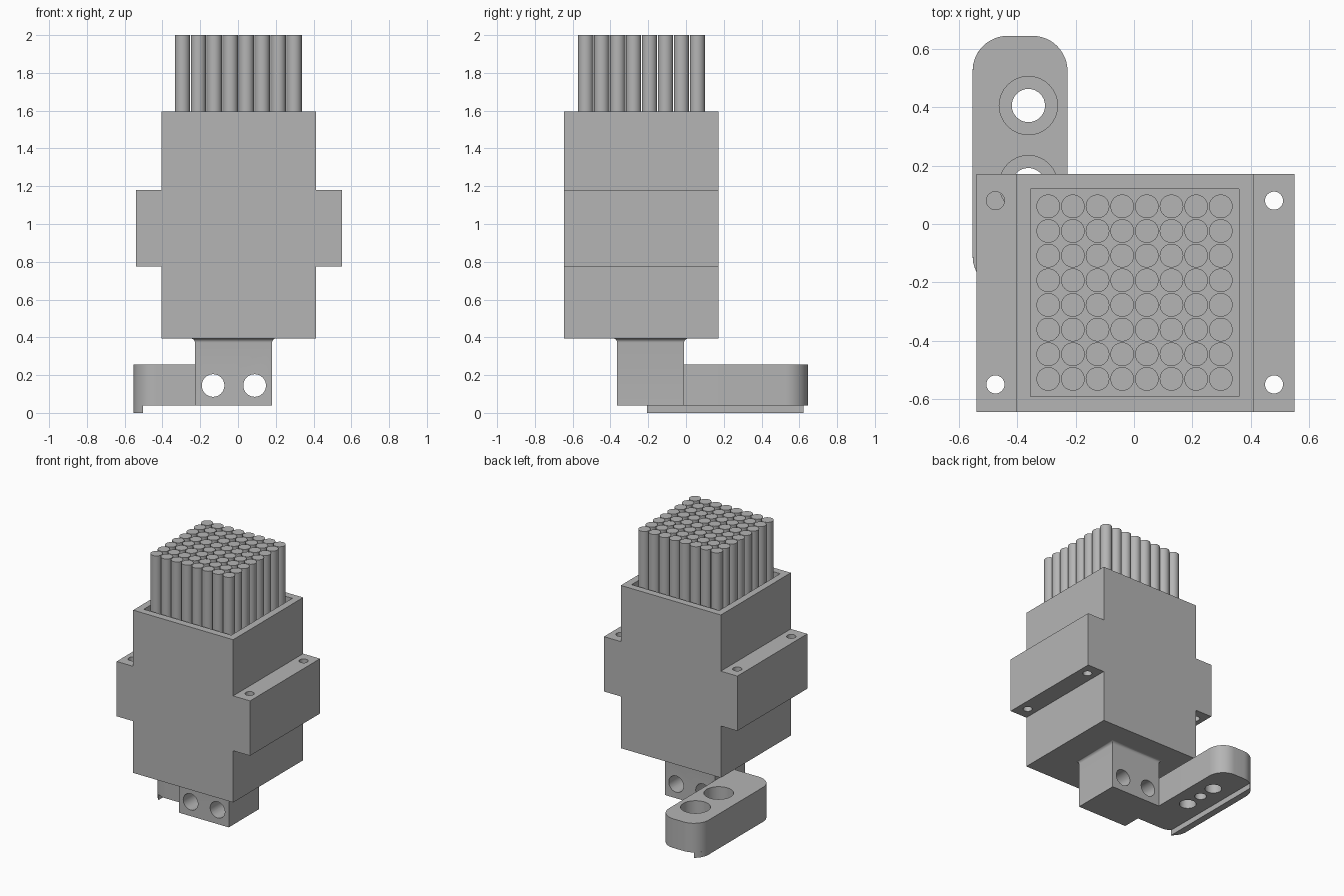
import bpy, bmesh
from math import pi, cos, sin, acos, radians
from mathutils import Matrix, Vector

cube = bpy.data.objects.get("Cube")
if cube:
    bpy.data.objects.remove(cube, do_unlink=True)

grey = bpy.data.materials.new("plain grey")
grey.use_nodes = True
grey.diffuse_color = (0.46, 0.46, 0.46, 1)
grey.node_tree.nodes["Principled BSDF"].inputs["Base Color"].default_value = grey.diffuse_color


def finish(name, bm):
    bmesh.ops.recalc_face_normals(bm, faces=bm.faces[:])
    mesh = bpy.data.meshes.new(name)
    bm.to_mesh(mesh)
    bm.free()
    mesh.materials.append(grey)
    obj = bpy.data.objects.new(name, mesh)
    bpy.context.collection.objects.link(obj)
    return obj


def loft(name, rings):
    """Skin a stack of equal-length point rings and cap both ends."""
    bm = bmesh.new()
    loops = [[bm.verts.new(p) for p in ring] for ring in rings]
    n = len(loops[0])
    for a, b in zip(loops, loops[1:]):
        for i in range(n):
            j = (i + 1) % n
            bm.faces.new((a[i], a[j], b[j], b[i]))
    bm.faces.new(loops[0])
    bm.faces.new(loops[-1])
    return finish(name, bm)


def prism(name, outline, z0, z1):
    return loft(name, [[(x, y, z) for x, y in outline] for z in (z0, z1)])


def rect(x0, x1, y0, y1):
    return [(x0, y0), (x1, y0), (x1, y1), (x0, y1)]


def rod(bm, start, end, radius, sides=32):
    a, b = Vector(start), Vector(end)
    turn = (b - a).to_track_quat('Z', 'Y').to_matrix().to_4x4()
    bmesh.ops.create_cone(bm, cap_ends=True, segments=sides, radius1=radius, radius2=radius,
                          depth=(b - a).length, matrix=Matrix.Translation((a + b) / 2) @ turn)


def drill(obj, holes):
    """Cut a list of (start, end, radius) holes."""
    for start, end, radius in holes:
        bm = bmesh.new()
        rod(bm, start, end, radius)
        cut(obj, finish("drill_cutter", bm))


def cut(obj, cutter):
    cutter.hide_render = True
    mod = obj.modifiers.new("cut", 'BOOLEAN')
    mod.operation = 'DIFFERENCE'
    mod.solver = 'EXACT'
    mod.object = cutter
    select(obj)
    bpy.ops.object.modifier_apply(modifier=mod.name)
    bpy.data.objects.remove(cutter, do_unlink=True)


def select(obj):
    bpy.ops.object.select_all(action='DESELECT')
    obj.select_set(True)
    bpy.context.view_layer.objects.active = obj


def smooth(obj):
    select(obj)
    bpy.ops.object.shade_smooth_by_angle(angle=radians(35))


# Main housing with side flanges, extruded front to back
L, R, WL, WR = -0.405, 0.412, -0.54, 0.55
section = [(L, 0.393), (R, 0.393), (R, 0.775), (WR, 0.775), (WR, 1.18), (R, 1.18),
           (R, 1.595), (L, 1.595), (L, 1.18), (WL, 1.18), (WL, 0.775), (L, 0.775)]
housing = loft("housing", [[(x, y, z) for x, z in section] for y in (-0.645, 0.172)])
cut(housing, prism("recess_cutter", rect(-0.355, 0.36, -0.592, 0.12), 1.35, 1.7))
drill(housing, [((x, y, 0.7), (x, y, 1.25), 0.031)
                for x in (-0.475, 0.48) for y in (-0.55, 0.08)])
smooth(housing)

# Grid of upright rods standing in the recess
bm = bmesh.new()
for i in range(8):
    for j in range(8):
        x, y = -0.294 + i * 0.0845, -0.531 + j * 0.0845
        rod(bm, (x, y, 1.345), (x, y, 2.0), 0.0405)
smooth(finish("rod_bundle", bm))

# Neck block, flaring in a small fillet where it meets the housing
F = 0.022
levels = [(0.04, 0)] + [(0.394 - F + F * sin(a), F * (1 - cos(a)))
                        for a in (k * pi / 12 for k in range(7))]
neck = loft("neck_block", [[(x, y, z) for x, y in
                            rect(-0.228 - g, 0.18 + g, -0.365 - g, -0.01 + g)]
                           for z, g in levels])
drill(neck, [((x, -0.5, 0.145), (x, 0.1, 0.145), 0.06) for x in (-0.132, 0.088)])
smooth(neck)

# Mounting arm beside the neck, with rounded corners
AX0, AX1, AY0, AY1, RAD = -0.553, -0.228, -0.23, 0.645, 0.12


def corner(cx, cy, start, end, steps=12):
    return [(cx + RAD * cos(start + (end - start) * k / steps),
             cy + RAD * sin(start + (end - start) * k / steps)) for k in range(steps + 1)]


outline = (corner(AX0 + RAD, AY0 + RAD, pi, 1.5 * pi) + [(AX1, AY0)]
           + corner(AX1 - RAD, AY1 - RAD, 0, pi / 2)
           + corner(AX0 + RAD, AY1 - RAD, pi / 2, pi))
arm = prism("mounting_arm", outline, 0.04, 0.255)
HX, HY0, HY1 = -0.362, 0.135, 0.406
for y in (HY0, HY1):
    drill(arm, [((HX, y, 0.14), (HX, y, 0.3), 0.1), ((HX, y, 0), (HX, y, 0.2), 0.057)])
mid = (HY0 + HY1) / 2
drill(arm, [((HX, mid, 0), (HX, mid, 0.13), 0.04)])
smooth(arm)

# Locating lip under the outer edge of the arm
reach = acos((AX0 + RAD + 0.503) / RAD)
lip_outline = (corner(AX0 + RAD, AY0 + RAD, pi, pi + reach)
               + corner(AX0 + RAD, AY1 - RAD, pi - reach, pi))
smooth(prism("arm_lip", lip_outline, 0.0, 0.04))
